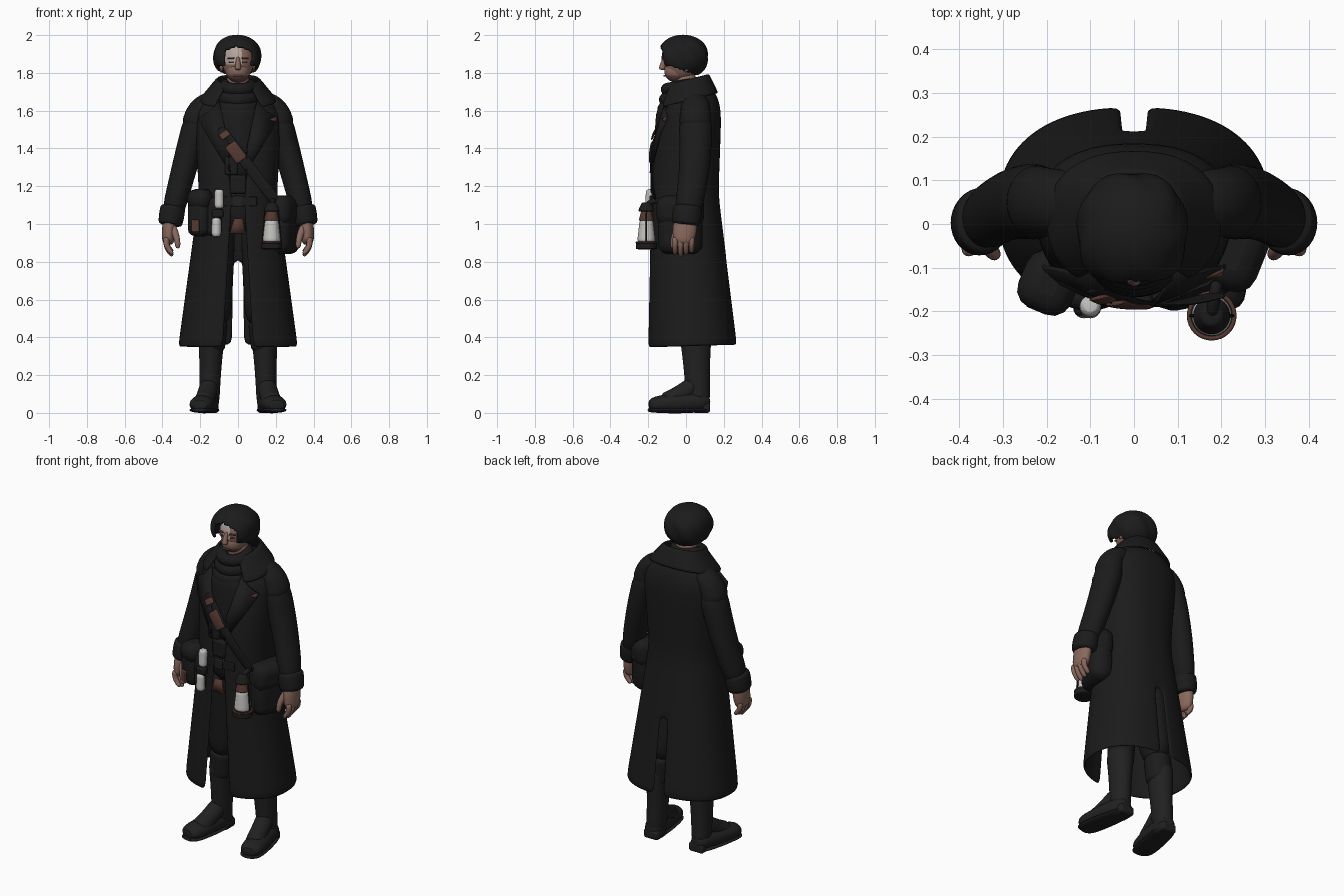
import bpy, bmesh, math
from mathutils import Vector, Matrix

if "Cube" in bpy.data.objects:
    bpy.data.objects.remove(bpy.data.objects["Cube"])


def material(name, red, green, blue):
    mat = bpy.data.materials.new(name)
    mat.use_nodes = True
    mat.diffuse_color = (red, green, blue, 1)
    mat.node_tree.nodes["Principled BSDF"].inputs["Base Color"].default_value = mat.diffuse_color
    return mat


cloth = material("black cloth", .011, .011, .011)
leather = material("worn black leather", .015, .015, .015)
rust = material("rust brown", .09, .04, .03)
skin = material("skin", .25, .14, .11)
pale = material("pale skin", .45, .37, .34)
stubble = material("stubble skin", .14, .07, .06)
glass = material("pale glass", .55, .54, .52)


def finish(name, bm, mats, subdivide=True, thickness=0, bevel=0):
    bmesh.ops.recalc_face_normals(bm, faces=bm.faces[:])
    mesh = bpy.data.meshes.new(name)
    bm.to_mesh(mesh)
    bm.free()
    obj = bpy.data.objects.new(name, mesh)
    bpy.context.collection.objects.link(obj)
    for mat in mats:
        mesh.materials.append(mat)
    if thickness:
        solid = obj.modifiers.new("thickness", "SOLIDIFY")
        solid.thickness, solid.offset = thickness, 0
    if bevel:
        rounding = obj.modifiers.new("rounding", "BEVEL")
        rounding.width, rounding.segments = bevel, 3
    if subdivide:
        obj.modifiers.new("smooth", "SUBSURF").levels = 1
    bpy.ops.object.select_all(action="DESELECT")
    obj.select_set(True)
    bpy.context.view_layer.objects.active = obj
    bpy.ops.object.shade_smooth_by_angle(angle=math.radians(45))


def taper(name, mat, start, end, radius, radius_end, depth=1, depth_end=None,
          bulge=0, bend=(0, 0, 0), tip=.7, side=1, steps=8, sides=16):
    """Rounded limb between two points; side = -1 mirrors it."""
    start, end, bend = (Vector((x * side, y, z)) for x, y, z in (start, end, bend))
    depth_end = depth_end or depth
    bm, rings = bmesh.new(), []
    for i in range(steps + 1):
        t = i / steps
        arch = math.sin(math.pi * t)
        center = start.lerp(end, t) + bend * arch
        along = (end - start + bend * math.pi * math.cos(math.pi * t)).normalized()
        across = (Vector((1, 0, 0)) - along * along.x).normalized()
        over = along.cross(across)
        size = radius + (radius_end - radius) * t + bulge * arch
        if i in (0, steps):
            size *= tip
        flat = depth + (depth_end - depth) * t
        ring = []
        for k in range(sides):
            angle = math.tau * k / sides
            offset = across * math.cos(angle) + over * flat * math.sin(angle)
            ring.append(bm.verts.new(center + offset * size))
        rings.append(ring)
    for low, high in zip(rings, rings[1:]):
        for k in range(sides):
            bm.faces.new((low[k - 1], low[k], high[k], high[k - 1]))
    bm.faces.new(rings[0])
    bm.faces.new(rings[-1])
    finish(name, bm, [mat])


def ball(name, mats, center, radii, rule=None):
    bm = bmesh.new()
    bmesh.ops.create_uvsphere(bm, u_segments=24, v_segments=16, radius=1,
                              matrix=Matrix.Translation(center) @ Matrix.Diagonal((*radii, 1)))
    if rule:
        for face in bm.faces:
            face.material_index = rule(face.calc_center_median())
    finish(name, bm, mats)


def box(name, mat, center, size, turn=0, bevel=.005):
    bm = bmesh.new()
    place = Matrix.Translation(center) @ Matrix.Rotation(turn, 4, "Z")
    bmesh.ops.create_cube(bm, size=1, matrix=place @ Matrix.Diagonal((*size, 1)))
    finish(name, bm, [mat], subdivide=False, bevel=bevel)


def chest(x, z):
    """Depth of the coat front at a point."""
    return -.19 + 1.2 * x * x + .6 * max(0, z - 1.3) ** 2


def plate(name, mat, outline, side=1, lift=0):
    bm = bmesh.new()
    bm.faces.new([bm.verts.new((x * side, chest(x, z) - lift, z)) for x, z in outline])
    finish(name, bm, [mat], subdivide=False, thickness=.009)


def torus(name, mat, center, major, minor, tilt=0):
    bpy.ops.mesh.primitive_torus_add(location=center, rotation=(tilt, 0, 0), major_radius=major,
                                     minor_radius=minor, major_segments=32)
    bpy.context.object.name = name
    bpy.context.object.data.materials.append(mat)
    bpy.ops.object.shade_smooth()


def garment(name, rows, columns=45, tilt=0, slit_top=0):
    """Sheet round the body, open in front; rows of height, width, front, back, gap."""
    soften = lambda value: math.copysign(abs(value) ** .85, value)
    bm, grid = bmesh.new(), []
    for height, width, front, back, gap in rows:
        first = math.asin((gap / width) ** (1 / .85))
        line = []
        for k in range(columns + 1):
            angle = first + (math.tau - 2 * first) * k / columns
            y = (front + back) / 2 - (back - front) / 2 * soften(math.cos(angle))
            line.append(bm.verts.new((width * soften(math.sin(angle)), y, height + tilt * y)))
        grid.append(line)
    for row, low, high in zip(rows, grid, grid[1:]):
        for k in range(columns):
            if k != columns // 2 or row[0] > slit_top:
                bm.faces.new((low[k], low[k + 1], high[k + 1], high[k]))
    finish(name, bm, [cloth], thickness=.014)


def coat_row(z):
    drop, rise = max(0, (1.15 - z) / .8), max(0, (z - 1.15) / .55)
    shoulder = rise ** 12
    width = (.2 + .11 * drop + .03 * rise) * (1 - .45 * shoulder)
    return (z, width, -.18 - .02 * drop + .1 * rise ** 2,
            .165 + .1 * drop + .02 * rise - .04 * shoulder, .03 + .05 * drop + .07 * rise)


def collar_row(t):
    return 1.65 + .115 * t, .2 - .095 * t, -.15 + .06 * t, .165 - .05 * t, .125 - .07 * t


# Long coat with open front and back slit, collar, waistcoat and scarf
garment("long_coat", [coat_row(.35 + 1.35 * i / 18) for i in range(19)], tilt=.03, slit_top=.74)
garment("collar", [collar_row(i / 4) for i in range(5)], tilt=.25)
taper("waistcoat", cloth, (0, 0, .95), (0, .03, 1.68), .17, .12, depth=.88, bulge=.015, sides=24)
taper("scarf_drape", cloth, (0, -.05, 1.22), (0, -.035, 1.66), .13, .13, depth=.9, bulge=.01, sides=24)
for i in range(3):
    torus("scarf_fold", cloth, (0, -.03, 1.62 + .053 * i), .08 - .005 * i, .045 - .005 * i, tilt=.2)
plate("lapel_trim", rust, [(.165, 1.553), (.205, 1.568), (.2, 1.54)], lift=.006)

# Mirrored parts: lapels, arms, hands, legs and boots
for side, label in ((1, "left_"), (-1, "right_")):
    plate(label + "lapel", cloth, [(.1, 1.65), (.145, 1.6), (.21, 1.56), (.17, 1.48), (.04, 1.27), (.05, 1.42)], side)
    taper(label + "shoulder", cloth, (.12, .05, 1.65), (.23, .05, 1.5), .06, .075, depth=1.2,
          bend=(.025, 0, .025), side=side)
    taper(label + "sleeve", cloth, (.2, .05, 1.6), (.355, 0, 1.02), .078, .06, depth=1.2,
          bend=(.003, .02, 0), side=side)
    taper(label + "cuff", cloth, (.343, .01, 1.1), (.36, 0, .99), .066, .063, depth=1.15,
          bulge=.004, tip=.9, side=side)
    taper(label + "palm", skin, (.36, 0, 1.04), (.37, -.015, .89), .034, .03, depth=1.7,
          bulge=.006, side=side)
    for i in range(4):
        y = -.058 + .029 * i
        taper(label + "finger", skin, (.376, y, .93), (.345, y, .83 + .01 * abs(i - 1)), .019, .013,
              bend=(.016, 0, 0), side=side, sides=8)
    taper(label + "thumb", skin, (.35, -.03, .99), (.318, -.07, .87), .024, .014,
          bend=(-.008, -.012, 0), side=side, sides=8)
    taper(label + "trouser_leg", cloth, (.095, 0, 1.03), (.12, .045, .46), .085, .085,
          depth=1.1, side=side)
    taper(label + "trouser_shin", cloth, (.125, .045, .5), (.14, .05, .32), .075, .07,
          depth=1.1, side=side)
    taper(label + "boot_shaft", leather, (.14, .05, .43), (.152, .065, .03), .074, .054,
          depth=1.2, bulge=-.005, tip=.9, side=side)
    taper(label + "boot_instep", leather, (.15, .06, .16), (.185, -.12, .05), .05, .055,
          bend=(0, -.01, -.015), side=side)
    taper(label + "boot_foot", leather, (.145, .13, .06), (.205, -.2, .042), .05, .062,
          depth=1, depth_end=.66, bulge=.01, side=side)
    taper(label + "boot_sole", leather, (.145, .13, .015), (.205, -.205, .015), .052, .062,
          depth=.23, bulge=.012, side=side)
    box(label + "boot_heel", leather, (.15 * side, .08, .027), (.096, .095, .054), bevel=.015)

    # Eyes, brows and ears
    box(label + "eye", stubble, (.036 * side, -.106, 1.857), (.026, .01, .009), .3 * side, bevel=.003)
    box(label + "eyebrow", stubble, (.038 * side, -.108, 1.878), (.036, .012, .007), .3 * side, bevel=.002)
    ball(label + "ear", [skin], (.09 * side, 0, 1.835), (.012, .02, .03))

# Head with pale brow and darker jaw
taper("neck", skin, (0, .02, 1.62), (0, -.01, 1.8), .06, .06)
ball("skull", [skin, pale], (0, -.022, 1.865), (.086, .092, .11),
     rule=lambda c: int(c.z > 1.85 and c.y < -.06 and c.x < .025))
ball("jaw", [skin, stubble], (0, -.05, 1.81), (.064, .066, .062), rule=lambda c: int(c.z < 1.785))
taper("nose", skin, (0, -.108, 1.885), (0, -.127, 1.815), .009, .02, bend=(0, -.004, 0), sides=10)
box("mouth", stubble, (0, -.113, 1.785), (.05, .012, .01), bevel=.004)

# Wavy parted hair, cut open round the face
bm = bmesh.new()
bmesh.ops.create_uvsphere(bm, u_segments=56, v_segments=32, radius=1)
for vert in bm.verts:
    x, y, z = vert.co
    wave = 1 + .03 * math.sin(7 * math.atan2(y, x) + 5 * z) * (1 - z * z)
    square = 1 + .25 * (x * y) ** 2
    vert.co = (.117 * wave * square * x - .004, .124 * wave * square * y - .016,
               1.885 + .108 * math.copysign(abs(z) ** .85, z))


def bare(face):
    x, y, z = face.calc_center_median()
    opening = y < -.03 and abs(x) < .068 and z < 1.94 - abs(x + .01) / 3
    return opening or z < min(1.84, max(1.79, 1.81 - y / 3))


bmesh.ops.delete(bm, geom=[face for face in bm.faces if bare(face)], context="FACES")
finish("hair", bm, [cloth], thickness=.018)

# Shoulder strap, belt and waist details
taper("shoulder_strap", cloth, (-.1, -.15, 1.51), (.2, -.16, 1.12), .03, .03, depth=.2,
      bend=(0, -.03, 0), tip=1)
taper("strap_patch", rust, (-.045, -.181, 1.425), (.022, -.19, 1.335), .033, .033, depth=.2,
      bend=(0, -.003, 0), tip=1)
taper("strap_end", rust, (-.082, -.168, 1.487), (-.06, -.178, 1.458), .028, .028, depth=.2, tip=1)
box("belt", cloth, (0, -.17, 1.12), (.2, .03, .05))
box("belt_buckle", leather, (0, -.187, 1.12), (.055, .012, .06))
box("chest_pouch", cloth, (0, -.168, 1.21), (.085, .04, .1), bevel=.012)
box("side_loop", cloth, (-.035, -.172, 1.31), (.07, .03, .1), bevel=.012)
plate("waist_patch", rust, [(-.045, .95), (.04, .95), (.025, 1.03), (-.02, 1.03)])

# Belt pouches and vials on the right hip
box("hip_pouch", cloth, (-.198, -.13, 1.035), (.12, .13, .2), turn=-.4, bevel=.04)
box("hip_pouch_flap", cloth, (-.195, -.135, 1.13), (.13, .14, .11), turn=-.4, bevel=.045)
box("front_pouch", cloth, (-.128, -.16, 1.04), (.09, .07, .2), turn=-.3, bevel=.025)
box("pouch_patch", rust, (-.225, -.19, .99), (.045, .015, .065), turn=-.4)
box("vial_holder", cloth, (-.107, -.185, 1.055), (.06, .05, .045), bevel=.012)
for x, bottom in ((-.115, .93), (-.1, 1.08)):
    taper("vial", glass, (x, -.193, bottom), (x, -.187, bottom + .105), .025, .025)

# Satchel on the left hip
box("satchel", cloth, (.24, -.03, .99), (.13, .24, .3), turn=-.38, bevel=.055)
box("satchel_flap", cloth, (.243, -.03, 1.07), (.14, .25, .16), turn=-.38, bevel=.05)

# Hanging lantern, from base to cap
for part, mat, bottom, top, radius, radius_end in (
        ("base", cloth, .865, .905, .058, .055), ("glass", glass, .9, 1.025, .05, .036),
        ("neck", rust, 1.015, 1.07, .042, .028), ("cap", cloth, 1.065, 1.115, .047, .024)):
    taper("lantern_" + part, mat, (.178, -.21, bottom), (.178, -.21, top), radius, radius_end, tip=.9)
torus("lantern_rim", rust, (.178, -.21, .902), .052, .005)
for side in (-1, 1):
    taper("lantern_post", cloth, (.178 + .05 * side, -.21, .89), (.178 + .036 * side, -.21, 1.07), .004, .004)
taper("lantern_hook", cloth, (.178, -.21, 1.1), (.19, -.13, 1.12), .014, .014, bend=(0, 0, .012))
